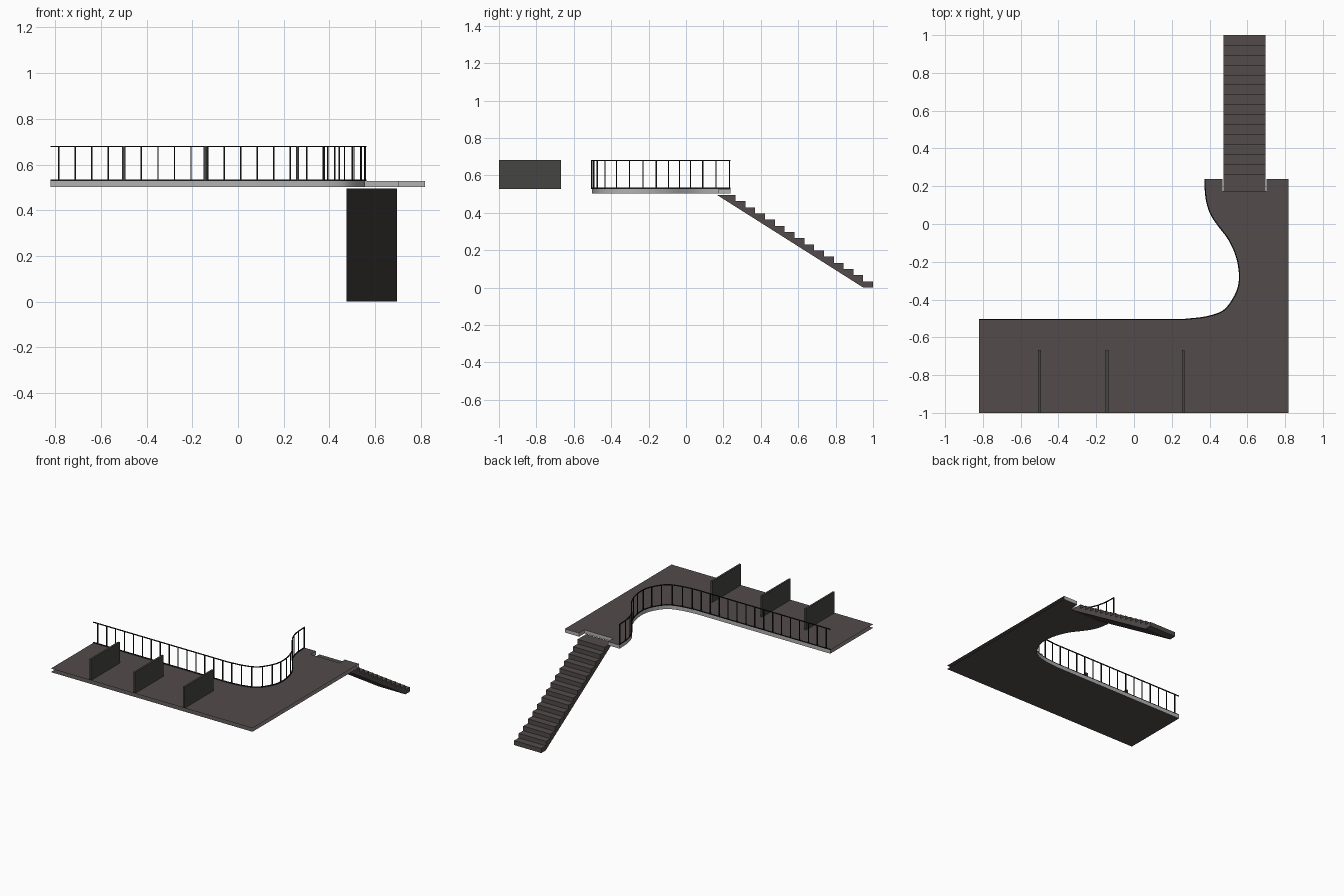
import bpy, bmesh
from mathutils import Vector

if "Cube" in bpy.data.objects:
    bpy.data.objects.remove(bpy.data.objects["Cube"])

Z0, Z1, RAIL_TOP = 0.502, 0.528, 0.682


def material(name, rgb):
    m = bpy.data.materials.new(name)
    m.diffuse_color = (*rgb, 1)
    m.use_nodes = True
    m.node_tree.nodes["Principled BSDF"].inputs["Base Color"].default_value = m.diffuse_color
    return m


BROWN = material("brown", (0.085, 0.07, 0.07))
GREY = material("light_grey", (0.45, 0.45, 0.45))
BLACK = material("black", (0.01, 0.01, 0.01))
DARK = material("dark_grey", (0.06, 0.06, 0.055))


def finish(bm, name, mat):
    me = bpy.data.meshes.new(name)
    bm.to_mesh(me)
    bm.free()
    ob = bpy.data.objects.new(name, me)
    bpy.context.collection.objects.link(ob)
    me.materials.append(mat)
    return ob


def add_box(bm, lo, hi):
    lo, hi = Vector(lo), Vector(hi)
    vs = bmesh.ops.create_cube(bm, size=1)["verts"]
    for v in vs:
        v.co = Vector([(a + b) / 2 + c * (b - a) for a, b, c in zip(lo, hi, v.co)])


def spline(pts, n=4):
    # Catmull-Rom through the control points
    p = [2 * pts[0] - pts[1]] + pts + [2 * pts[-1] - pts[-2]]
    out = []
    for a, b, c, d in zip(p, p[1:], p[2:], p[3:]):
        for k in range(n):
            t = k / n
            out.append(0.5 * (2 * b + (c - a) * t + (2 * a - 5 * b + 4 * c - d) * t ** 2
                              + (3 * b - a - 3 * c + d) * t ** 3))
    return out + [pts[-1]]


# Curved inner edge of the balcony
bend = [(0.27, -0.502), (0.38, -0.489), (0.47, -0.458), (0.522, -0.395), (0.55, -0.33),
        (0.555, -0.26), (0.54, -0.175), (0.50, -0.085), (0.44, -0.005), (0.40, 0.06),
        (0.378, 0.14), (0.372, 0.237)]
edge = [Vector((-0.82, -0.502))] + spline([Vector(p) for p in bend])
# Back edge with the stair notch
back = [Vector(p) for p in [(0.468, 0.237), (0.468, 0.175), (0.702, 0.175),
                            (0.702, 0.237), (0.818, 0.237)]]
rim = edge + back
outline = rim + [Vector((0.818, -1)), Vector((-0.82, -1))]

# Floor and underside sheets (outer sides are open)
for name, z, mat in (("balcony_floor", Z1, BROWN), ("balcony_underside", Z0, BROWN)):
    bm = bmesh.new()
    f = bm.faces.new([bm.verts.new((p.x, p.y, z)) for p in outline])
    f.normal_update()
    if (f.normal.z > 0) != (z == Z1):
        f.normal_flip()
    bmesh.ops.triangulate(bm, faces=[f])
    finish(bm, name, mat)

# Fascia strip along the inner and back edges
bm = bmesh.new()
cols = [[bm.verts.new((p.x, p.y, z)) for z in (Z0, Z1)] for p in rim]
for a, b in zip(cols, cols[1:]):
    bm.faces.new((a[0], a[1], b[1], b[0]))
fascia = finish(bm, "fascia", GREY)
bpy.context.view_layer.objects.active = fascia
fascia.select_set(True)
bpy.ops.object.shade_smooth_by_angle()

# Railing path, set slightly inside the edge
path = []
for i, p in enumerate(edge):
    d = (edge[min(i + 1, len(edge) - 1)] - edge[max(i - 1, 0)]).normalized()
    path.append(p + Vector((d.y, -d.x)) * 0.003)


# Top and bottom rails: square section swept along the path
def rail(name, z, r=0.003):
    bm = bmesh.new()
    rings = []
    for i, p in enumerate(path):
        d = (path[min(i + 1, len(path) - 1)] - path[max(i - 1, 0)]).normalized()
        n = Vector((d.y, -d.x)) * r
        rings.append([bm.verts.new((p.x + s * n.x, p.y + s * n.y, z + h * r))
                      for s, h in ((-1, -1), (1, -1), (1, 1), (-1, 1))])
    for a, b in zip(rings, rings[1:]):
        for k in range(4):
            bm.faces.new((a[k], a[k - 1], b[k - 1], b[k]))
    bm.faces.new(rings[0])
    bm.faces.new(rings[-1][::-1])
    bmesh.ops.recalc_face_normals(bm, faces=bm.faces)
    finish(bm, name, BLACK)


rail("top_rail", RAIL_TOP - 0.003)
rail("bottom_rail", Z1 + 0.003)

# Balusters evenly spaced along the path
bm = bmesh.new()
total = sum((b - a).length for a, b in zip(path, path[1:]))
start, count = 0.035, 28
for k in range(count + 1):
    s = start + (total - start - 0.004) * k / count
    for a, b in zip(path, path[1:]):
        seg = (b - a).length
        if s <= seg:
            break
        s -= seg
    p = a + (b - a) * (s / seg)
    r = 0.003
    add_box(bm, (p.x - r, p.y - r, Z1), (p.x + r, p.y + r, RAIL_TOP - 0.003))
finish(bm, "balusters", BLACK)

# Partition panels along the front
for i, x in enumerate((-0.5, -0.143, 0.26)):
    bm = bmesh.new()
    add_box(bm, (x - 0.007, -1, Z1), (x + 0.007, -0.667, RAIL_TOP))
    finish(bm, f"partition_{i + 1}", DARK)

# Staircase: stepped side profile extruded across its width
steps, run, rise = 15, 0.0525, 0.033
prof = [(0.948, 0), (1, 0)]
for i in range(steps):
    y = 1 - i * run
    prof += [(y, (i + 1) * rise), (y - run, (i + 1) * rise)]
prof[-1] = (0.166, steps * rise)
bm = bmesh.new()
f = bm.faces.new([bm.verts.new((0.475, y, z)) for y, z in prof])
ext = bmesh.ops.extrude_face_region(bm, geom=[f], use_keep_orig=True)["geom"]
bmesh.ops.translate(bm, vec=(0.22, 0, 0),
                    verts=[g for g in ext if isinstance(g, bmesh.types.BMVert)])
bmesh.ops.recalc_face_normals(bm, faces=bm.faces)
# first riser starts at ground, shared with the profile
finish(bm, "staircase", BROWN)
